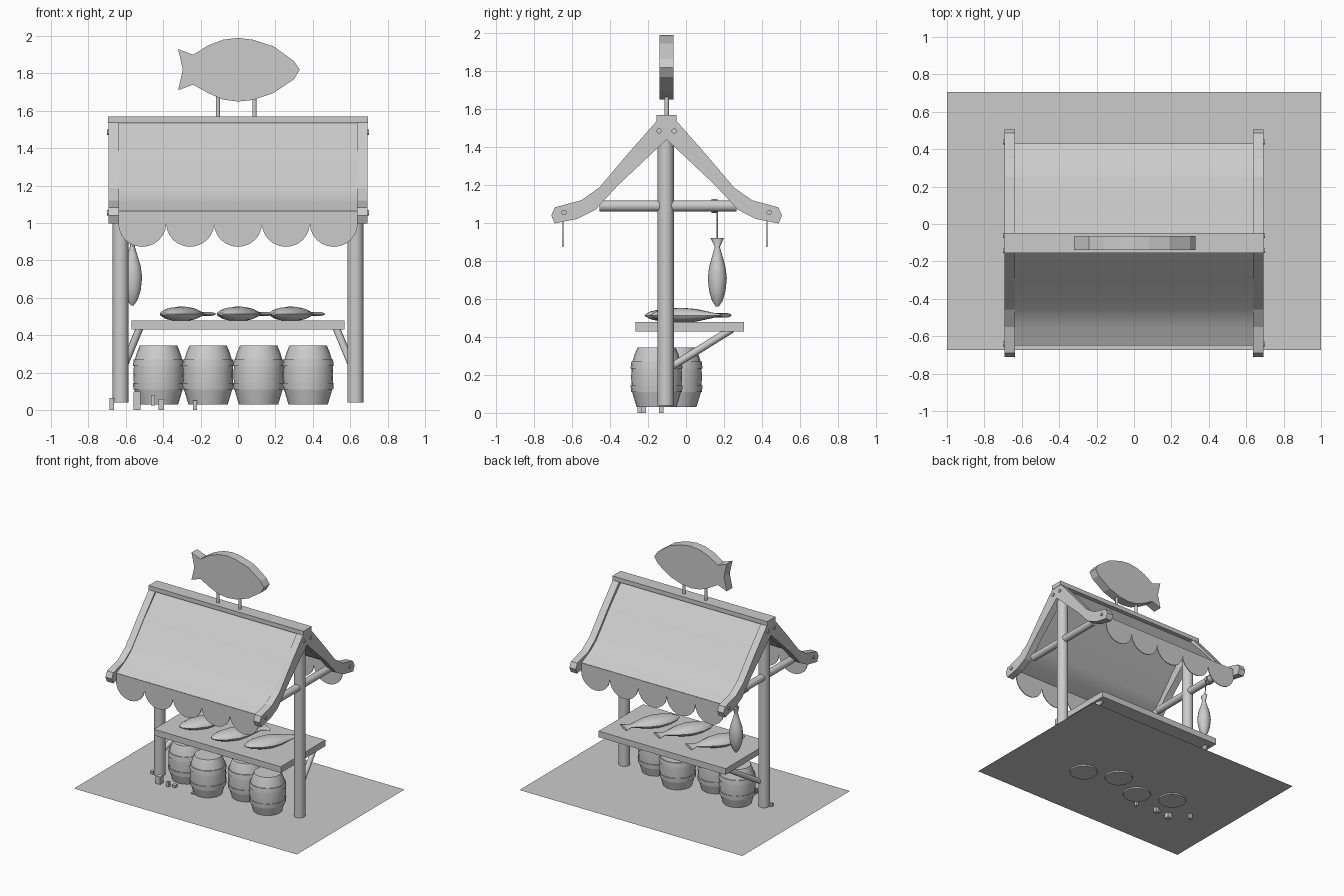
import bpy, bmesh, math
from mathutils import Vector, Matrix

if "Cube" in bpy.data.objects:
    bpy.data.objects.remove(bpy.data.objects["Cube"])

CY = -0.102  # y of the ridge and rafters


def finish(name, bm, smooth=None):
    bmesh.ops.recalc_face_normals(bm, faces=bm.faces)
    me = bpy.data.meshes.new(name)
    bm.to_mesh(me)
    bm.free()
    ob = bpy.data.objects.new(name, me)
    bpy.context.collection.objects.link(ob)
    if smooth:
        bpy.ops.object.select_all(action='DESELECT')
        ob.select_set(True)
        bpy.context.view_layer.objects.active = ob
        bpy.ops.object.shade_smooth_by_angle(angle=math.radians(smooth))
    return ob


def box(name, x0, x1, y0, y1, z0, z1):
    bm = bmesh.new()
    m = Matrix.Translation(((x0 + x1) / 2, (y0 + y1) / 2, (z0 + z1) / 2))
    bmesh.ops.create_cube(bm, size=1, matrix=m @ Matrix.Diagonal((x1 - x0, y1 - y0, z1 - z0, 1)))
    return finish(name, bm)


def rod(name, a, b, r, sides=16):
    a, b = Vector(a), Vector(b)
    bm = bmesh.new()
    m = Matrix.Translation((a + b) / 2) @ (b - a).to_track_quat('Z', 'Y').to_matrix().to_4x4()
    bmesh.ops.create_cone(bm, cap_ends=True, segments=sides, radius1=r, radius2=r,
                          depth=(b - a).length, matrix=m)
    return finish(name, bm, 40)


def prism(name, pts, offset, smooth=None):
    """Closed outline of 3D points pushed along an offset."""
    bm = bmesh.new()
    f = bm.faces.new([bm.verts.new(p) for p in pts])
    g = bmesh.ops.extrude_face_region(bm, geom=[f])
    bmesh.ops.translate(bm, vec=offset, verts=[v for v in g['geom'] if isinstance(v, bmesh.types.BMVert)])
    return finish(name, bm, smooth)


def loft(name, rings, sides, matrix, smooth=40):
    """Rings of (position, half width, half height) along local z."""
    bm = bmesh.new()
    loops = []
    for t, w, h in rings:
        loops.append([bm.verts.new(matrix @ Vector((w * math.cos(2 * math.pi * i / sides),
                     h * math.sin(2 * math.pi * i / sides), t))) for i in range(sides)])
    for a, b in zip(loops, loops[1:]):
        for i in range(sides):
            j = (i + 1) % sides
            bm.faces.new((a[i], a[j], b[j], b[i]))
    bm.faces.new(loops[0])
    bm.faces.new(loops[-1])
    return finish(name, bm, smooth)


# Ground sheet
bm = bmesh.new()
bm.faces.new([bm.verts.new(p) for p in ((-1, -.673, .04), (1, -.673, .04), (1, .705, .04), (-1, .705, .04))])
finish("ground_sheet", bm)

# Ridge board
box("ridge_board", -.695, .695, CY - .053, CY + .053, 1.535, 1.57)

# Posts, rafters, crossbars, braces and bolts on both ends
half = [(.05, 1.54), (.2, 1.37), (.355, 1.187), (.45, 1.12), (.588, 1.083), (.608, 1.04),
        (.59, .998), (.47, 1.022), (.375, 1.07), (.255, 1.2), (0, 1.44)]
outline = half + [(-d, z) for d, z in reversed(half[:-1])]
for s in (-1, 1):
    side = "left" if s < 0 else "right"
    rod(side + "_post", (s * .628, CY - .005, .04), (s * .628, CY - .005, 1.5), .043)
    prism(side + "_rafters", [(s * .635, CY + d, z) for d, z in outline], (s * .057, 0, 0))
    rod(side + "_crossbar", (s * .628, -.455, 1.09), (s * .628, .265, 1.09), .029)
    rod(side + "_brace", (s * .61, -.09, .235), (s * .525, .24, .44), .02, 10)
    for d, z in ((.04, 1.485), (.54, 1.055)):
        for e in (-1, 1):
            rod(side + "_bolt", (s * .68, CY + e * d, z), (s * .7, CY + e * d, z), .014, 10)

# Cloth awning with scalloped valances
prof = [(.03, 1.532), (.19, 1.365), (.345, 1.182), (.395, 1.14), (.445, 1.11), (.54, 1.065)]
for e in (-1, 1):
    side = "front" if e < 0 else "back"
    y = CY - .008
    sheet = prof + [(d - .004, z - .008) for d, z in reversed(prof)]
    prism(side + "_awning", [(-.64, y + e * d, z) for d, z in sheet], (1.28, 0, 0), 40)
    y += e * .534
    pts = [(-.64, y, 1.062), (.64, y, 1.062)]
    for k in range(5):
        cx = .512 - k * .256
        for i in range(13 if k == 4 else 12):
            t = math.pi * i / 12
            pts.append((cx + .128 * math.cos(t), y, .998 - .125 * math.sin(t)))
    prism(side + "_valance", pts, (0, e * .006, 0))

# Fish sign on two rods
fish = [(.33, 1.82), (.3, 1.77), (.19, 1.695), (.08, 1.658), (0, 1.65), (-.08, 1.66), (-.16, 1.695),
        (-.24, 1.74), (-.32, 1.71), (-.295, 1.82), (-.32, 1.93), (-.24, 1.9), (-.16, 1.95),
        (-.08, 1.98), (0, 1.99), (.08, 1.98), (.19, 1.945), (.3, 1.865)]
prism("fish_sign", [(x, CY - .037, z) for x, z in fish], (0, .074, 0))
for x in (-.107, .088):
    rod("sign_rod", (x, CY, 1.56), (x, CY, 1.68), .012, 10)

# Table
box("table_top", -.57, .57, -.265, .305, .43, .48)

# Fish on the table and one hanging, head at local z = 0
body = [(0, .008, .006), (.03, .028, .022), (.08, .043, .034), (.15, .05, .04), (.21, .043, .034),
        (.27, .026, .02), (.315, .013, .01), (.36, .035, .012)]
for x, y in ((-.285, .01), (.02, -.02), (.3, .01)):
    axis = Vector((math.cos(1.05), math.sin(1.05), 0))
    wide = Vector((0, 0, 1)).cross(axis)
    m = Matrix((wide, axis.cross(wide), axis)).transposed().to_4x4()
    m = Matrix.Translation(Vector((x, y, .514)) - axis * .22) @ m @ Matrix.Diagonal((1.75, 1, 1.25, 1))
    loft("table_fish", body, 14, m)
hang = Matrix.Translation((-.565, .165, .56)) @ Matrix.Rotation(math.pi / 2, 4, 'Z')
loft("hanging_fish", body, 14, hang @ Matrix.Diagonal((1, 1.35, 1, 1)))
rod("hanging_string", (-.57, .165, .89), (-.59, .165, 1.1), .004, 6)
rod("string_loop", (-.628, .135, 1.09), (-.628, .165, 1.09), .036, 14)

# Barrels with raised hoops
stave = [(.03, .105), (.08, .12), (.11, .129), (.11, .134), (.145, .137), (.145, .132), (.19, .134),
         (.235, .132), (.235, .137), (.27, .133), (.27, .127), (.31, .115), (.345, .1)]
for x, y in ((-.425, -.05), (-.16, -.155), (.11, -.05), (.375, -.155)):
    loft("barrel", [(z, r, r) for z, r in stave], 20, Matrix.Translation((x, y, 0)), 35)

# Small blocks scattered by the barrels
for x, y, w, z0, z1 in ((-.675, -.13, .024, 0, .065), (-.54, -.235, .04, 0, .1), (-.455, -.245, .022, .025, .08),
                        (-.41, -.225, .03, 0, .06), (-.23, -.245, .022, 0, .05)):
    box("ground_block", x - w / 2, x + w / 2, y - w / 2, y + w / 2, z0, z1)
